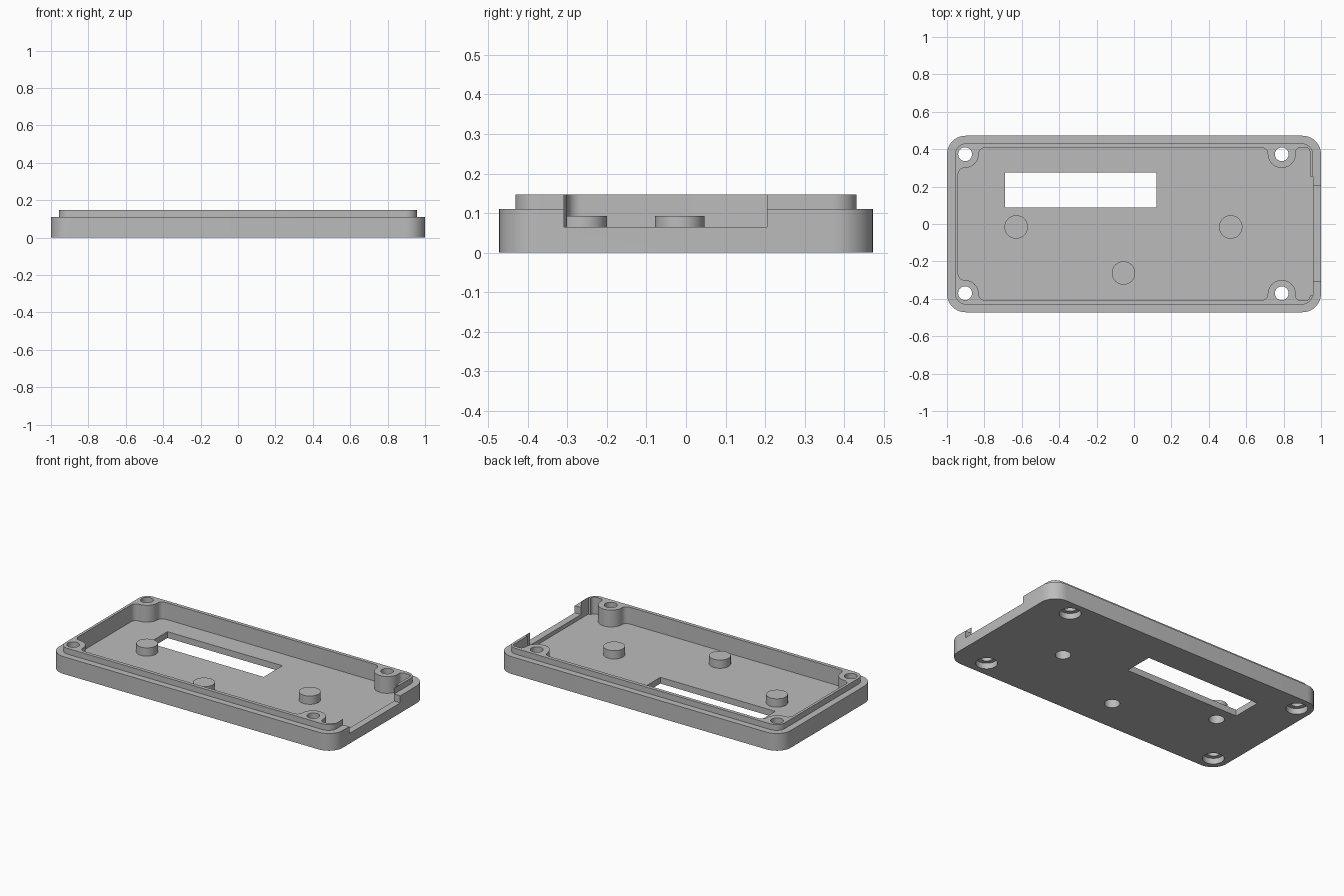
import bpy, bmesh, math
from mathutils import Vector

if "Cube" in bpy.data.objects:
    bpy.data.objects.remove(bpy.data.objects["Cube"])

grey = bpy.data.materials.new("grey plastic")
grey.diffuse_color = (0.5, 0.5, 0.5, 1)
grey.use_nodes = True
grey.node_tree.nodes["Principled BSDF"].inputs["Base Color"].default_value = grey.diffuse_color


def rounded(corners, seg=10):
    """Fillet each (x, y, radius) corner of a closed right-angled outline."""
    pts = []
    for i, (x, y, r) in enumerate(corners):
        p = Vector((x, y))
        a = (Vector(corners[i - 1][:2]) - p).normalized()
        b = (Vector(corners[(i + 1) % len(corners)][:2]) - p).normalized()
        if r == 0:
            pts.append(p)
            continue
        c = p + (a + b) * r
        for k in range(seg + 1):
            t = math.pi / 2 * k / seg
            pts.append(c - b * r * math.cos(t) - a * r * math.sin(t))
    return pts


def rect(x0, x1, y0, y1, r=0):
    return rounded([(x0, y0, r), (x1, y0, r), (x1, y1, r), (x0, y1, r)])


def circle(x, y, r, n=40):
    return [Vector((x + r * math.cos(2 * math.pi * k / n),
                    y + r * math.sin(2 * math.pi * k / n))) for k in range(n)]


def loft(name, sections):
    """Solid through stacked (outline, z) sections with equal point counts."""
    bm = bmesh.new()
    rings = [[bm.verts.new((p.x, p.y, z)) for p in o] for o, z in sections]
    n = len(rings[0])
    for lo, hi in zip(rings, rings[1:]):
        for i in range(n):
            j = (i + 1) % n
            bm.faces.new((lo[i], lo[j], hi[j], hi[i]))
    bm.faces.new(rings[0][::-1])
    bm.faces.new(rings[-1])
    bmesh.ops.recalc_face_normals(bm, faces=bm.faces)
    me = bpy.data.meshes.new(name)
    bm.to_mesh(me)
    bm.free()
    me.materials.append(grey)
    ob = bpy.data.objects.new(name, me)
    bpy.context.collection.objects.link(ob)
    return ob


def combine(outline, z0, z1, op='DIFFERENCE'):
    """Boolean an extruded outline into the shell."""
    tool = loft("tool", [(outline, z0), (outline, z1)])
    mod = shell.modifiers.new("cut", 'BOOLEAN')
    mod.operation, mod.solver, mod.object = op, 'EXACT', tool
    bpy.context.view_layer.objects.active = shell
    bpy.ops.object.modifier_apply(modifier=mod.name)
    bpy.data.objects.remove(tool)


FLOOR, RIM, TOP = 0.04, 0.11, 0.147

# Outer tray with a stepped locating lip
outer = rect(-1, 1, -0.472, 0.472, 0.1)
lip = rect(-0.957, 0.957, -0.431, 0.431, 0.06)
shell = loft("case_lid", [(outer, 0), (outer, RIM), (lip, RIM), (lip, TOP)])

# Cavity outline, leaving the four screw bosses standing at the walls
f, R = 0.034, 0.074
upper = [(0.94, 0.408, 0.02), (0.865, 0.408, 0.024), (0.865, 0.3, R),
         (0.715, 0.3, R), (0.715, 0.408, f), (-0.83, 0.408, f),
         (-0.83, 0.3, R), (-0.94, 0.3, f)]
lower = [(x, -y, r) for x, y, r in reversed(upper)]
combine(rounded(upper + lower), FLOOR, 0.3)

# Gap in the lip and lowered connector opening in the right wall
combine(rect(0.91, 0.956, -0.382, 0.255), FLOOR, 0.3)
combine(rect(0.93, 1.1, -0.308, 0.205), 0.065, 0.3)

# Display window
combine(rect(-0.69, 0.12, 0.087, 0.275), -0.1, 0.1)

# Support pegs with blind holes underneath
for x, y in ((-0.63, -0.016), (0.517, -0.016), (-0.056, -0.262)):
    combine(circle(x, y, 0.0625), 0.02, 0.093, 'UNION')
    combine(circle(x, y, 0.045), -0.1, 0.065)

# Counterbored screw holes
for x in (-0.903, 0.79):
    for y in (-0.37, 0.373):
        combine(circle(x, y, 0.037), -0.1, 0.3)
        combine(circle(x, y, 0.0625), -0.1, 0.037)

bpy.ops.object.select_all(action='DESELECT')
shell.select_set(True)
bpy.context.view_layer.objects.active = shell
bpy.ops.object.shade_smooth_by_angle(angle=math.radians(30))
